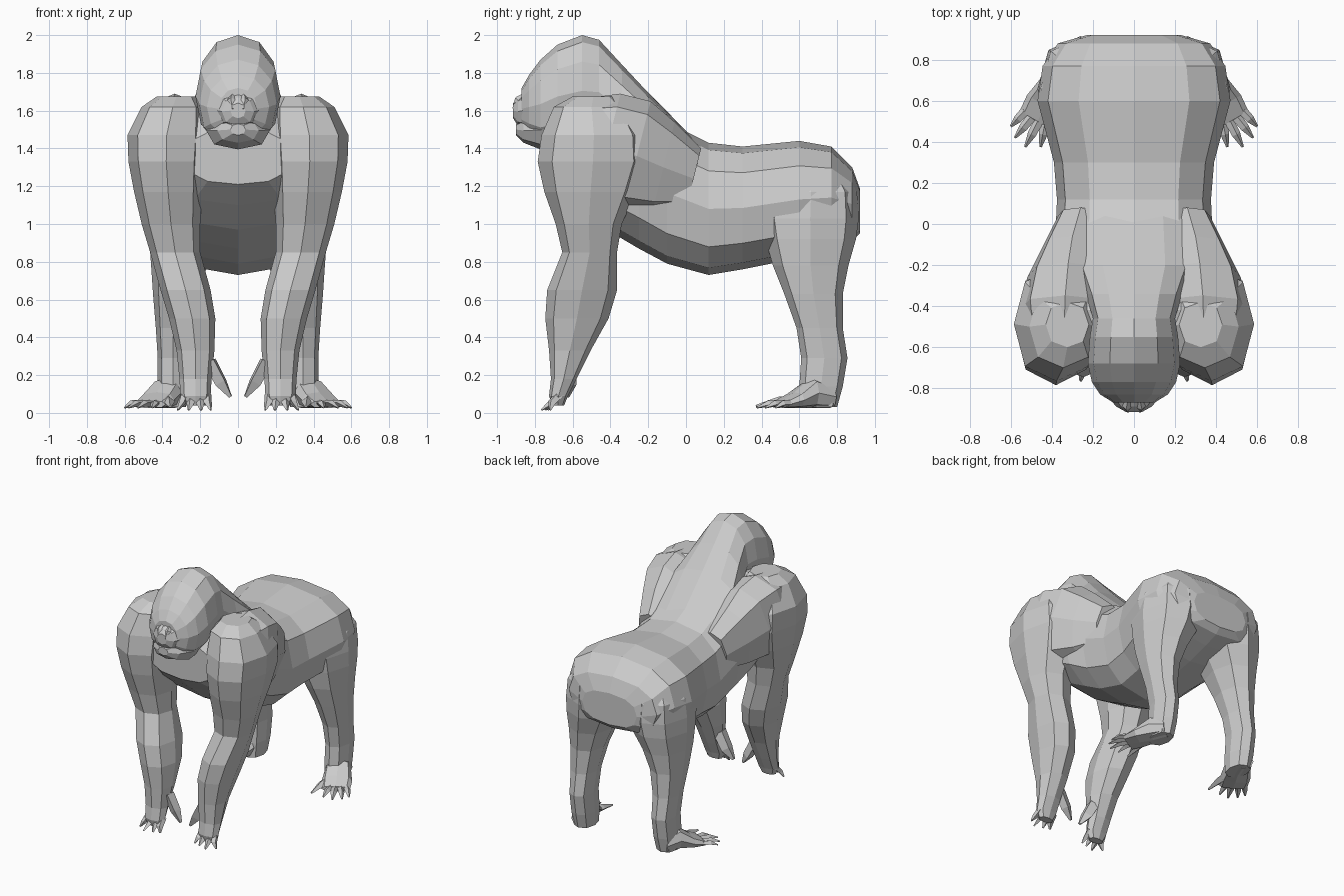
import bpy, bmesh, math
from mathutils import Vector


def build(name, parts, mirror=False):
    """Make one flat-shaded object from lofts; each loft is a list of (centre, u, v) rings."""
    verts, faces = [], []
    for rings, n, power in parts:
        base = len(verts)
        for c, u, v in rings:
            for i in range(n):
                a = math.pi / 2 + 2 * math.pi * i / n
                ca, sa = math.cos(a), math.sin(a)
                ca = math.copysign(abs(ca) ** (2 / power), ca)
                sa = math.copysign(abs(sa) ** (2 / power), sa)
                verts.append(Vector(c) + Vector(u) * ca + Vector(v) * sa)
        for r in range(len(rings) - 1):
            for i in range(n):
                j = (i + 1) % n
                a, b = base + r * n, base + (r + 1) * n
                faces.append((a + i, a + j, b + j, b + i))
        faces.append(tuple(range(base + n - 1, base - 1, -1)))
        faces.append(tuple(base + (len(rings) - 1) * n + i for i in range(n)))
    mesh = bpy.data.meshes.new(name)
    mesh.from_pydata([tuple(p) for p in verts], [], faces)
    ob = bpy.data.objects.new(name, mesh)
    bpy.context.collection.objects.link(ob)
    bm = bmesh.new()
    bm.from_mesh(mesh)
    bmesh.ops.recalc_face_normals(bm, faces=bm.faces)
    bm.to_mesh(mesh)
    bm.free()
    if mirror:
        m = ob.modifiers.new("mirror", "MIRROR")
        m.use_mirror_merge = False
    return ob


def along_y(rows, n=12, power=2.3):
    """Upright rings from (y, z bottom, z top, half width)."""
    return ([((0, y, (b + t) / 2), (w, 0, 0), (0, 0, (t - b) / 2))
             for y, b, t, w in rows], n, power)


def along_z(rows, n=8, power=2.3):
    """Level rings from (z, x min, x max, y min, y max)."""
    return ([(((a + b) / 2, (c + d) / 2, z), ((b - a) / 2, 0, 0), (0, (d - c) / 2, 0))
             for z, a, b, c, d in rows], n, power)


def digit(p0, p1, p2, r):
    """Tapered finger or toe bent at p1."""
    pts = [Vector(p) for p in (p0, p1, p2)]
    d = (pts[2] - pts[0]).normalized()
    u = d.cross(Vector((0.05, 0.3, 1))).normalized()
    v = u.cross(d)
    return ([(p, u * r * k, v * r * k * 0.8) for p, k in zip(pts, (1, 0.9, 0.25))], 4, 2)


# Trunk: rump, belly and back, then chest
build("torso", [along_y([
    (0.92, 0.95, 1.19, 0.23), (0.88, 0.91, 1.30, 0.37), (0.77, 0.87, 1.41, 0.445),
    (0.60, 0.82, 1.44, 0.47), (0.30, 0.76, 1.41, 0.39), (0.12, 0.73, 1.43, 0.375),
    (-0.10, 0.79, 1.54, 0.385), (-0.25, 0.87, 1.64, 0.42), (-0.42, 0.97, 1.69, 0.43),
    (-0.57, 1.10, 1.66, 0.40), (-0.69, 1.21, 1.50, 0.28)], 12, 2.5)])

# Back of the shoulders, sloping from the ribs up to the arms
build("shoulder_blade", [(
    [((x, y, z), (w, 0, 0), (0, 0.25 * h, h)) for x, y, z, w, h in (
        (0.26, 0.04, 1.24, 0.11, 0.16), (0.30, -0.12, 1.30, 0.15, 0.24),
        (0.32, -0.26, 1.36, 0.20, 0.29), (0.335, -0.42, 1.40, 0.225, 0.29),
        (0.34, -0.56, 1.42, 0.20, 0.25))], 8, 2.5)], True)

# Neck ramp and skull
build("head", [along_y([
    (0.04, 1.28, 1.455, 0.27), (-0.20, 1.32, 1.695, 0.29), (-0.34, 1.38, 1.845, 0.235),
    (-0.46, 1.42, 1.975, 0.20), (-0.55, 1.41, 2.0, 0.215), (-0.68, 1.40, 1.95, 0.225),
    (-0.77, 1.40, 1.87, 0.205), (-0.83, 1.45, 1.79, 0.165), (-0.87, 1.50, 1.72, 0.10)], 12, 2.15)])

# Upper lip and lower jaw
build("muzzle", [
    along_y([(-0.70, 1.50, 1.74, 0.19), (-0.82, 1.50, 1.72, 0.15),
             (-0.89, 1.52, 1.67, 0.085), (-0.915, 1.56, 1.64, 0.04)], 8),
    along_y([(-0.60, 1.42, 1.66, 0.18), (-0.77, 1.395, 1.60, 0.17),
             (-0.86, 1.43, 1.56, 0.11), (-0.90, 1.47, 1.53, 0.04)], 8)])
build("nose_wing", [digit((0.025, -0.84, 1.68), (0.035, -0.89, 1.655), (0.03, -0.915, 1.61), 0.028)], True)

# Front limbs: shoulder, elbow, forearm, hand
fingers = [digit((x, -0.67, 0.10), (x2, -0.71, 0.055), (x3, y, 0.015), 0.026)
           for x, x2, x3, y in ((0.165, 0.16, 0.145, -0.73), (0.20, 0.20, 0.195, -0.745),
                                (0.245, 0.25, 0.26, -0.765), (0.28, 0.295, 0.32, -0.72))]
thumb = digit((0.15, -0.62, 0.27), (0.09, -0.62, 0.16), (0.04, -0.63, 0.085), 0.05)
build("front_leg", [along_z([
    (1.675, 0.22, 0.43, -0.60, -0.38), (1.62, 0.18, 0.51, -0.70, -0.30),
    (1.47, 0.17, 0.585, -0.765, -0.21), (1.33, 0.18, 0.58, -0.785, -0.20),
    (1.17, 0.19, 0.55, -0.75, -0.26), (1.00, 0.20, 0.51, -0.69, -0.34),
    (0.85, 0.20, 0.465, -0.655, -0.365), (0.65, 0.145, 0.41, -0.735, -0.365),
    (0.50, 0.12, 0.365, -0.745, -0.41), (0.33, 0.125, 0.325, -0.725, -0.505),
    (0.18, 0.14, 0.31, -0.715, -0.58), (0.09, 0.145, 0.305, -0.725, -0.625),
    (0.04, 0.17, 0.28, -0.71, -0.645)])] + fingers + [thumb], True)

# Hind limbs: thigh, shin, heel
build("hind_leg", [along_z([
    (1.30, 0.14, 0.36, 0.52, 0.82), (1.17, 0.07, 0.455, 0.42, 0.905),
    (1.03, 0.05, 0.47, 0.40, 0.915),
    (0.92, 0.08, 0.47, 0.42, 0.90), (0.78, 0.16, 0.46, 0.46, 0.86),
    (0.63, 0.22, 0.45, 0.52, 0.83), (0.45, 0.255, 0.435, 0.585, 0.83),
    (0.29, 0.265, 0.425, 0.61, 0.855), (0.14, 0.265, 0.425, 0.60, 0.83),
    (0.03, 0.275, 0.42, 0.60, 0.80)])], True)

# Splayed feet with toes
side = Vector((0.87, 0.5, 0))
sole = [(Vector((x, y, h / 2 + 0.025)), side * w, Vector((0, 0, h / 2)))
        for x, y, w, h in ((0.34, 0.76, 0.075, 0.12), (0.38, 0.66, 0.09, 0.16),
                           (0.43, 0.575, 0.105, 0.085), (0.47, 0.50, 0.10, 0.04))]
toes = [digit((x0, y0, 0.05), ((x0 + x1) / 2, (y0 + y1) / 2, 0.05), (x1, y1, 0.028), 0.024)
        for x0, y0, x1, y1 in ((0.43, 0.50, 0.455, 0.375), (0.465, 0.50, 0.53, 0.375),
                               (0.50, 0.52, 0.58, 0.42), (0.53, 0.55, 0.60, 0.475))]
big_toe = digit((0.37, 0.60, 0.07), (0.365, 0.49, 0.06), (0.36, 0.37, 0.035), 0.035)
build("foot", [(sole, 8, 2.6), big_toe] + toes, True)
